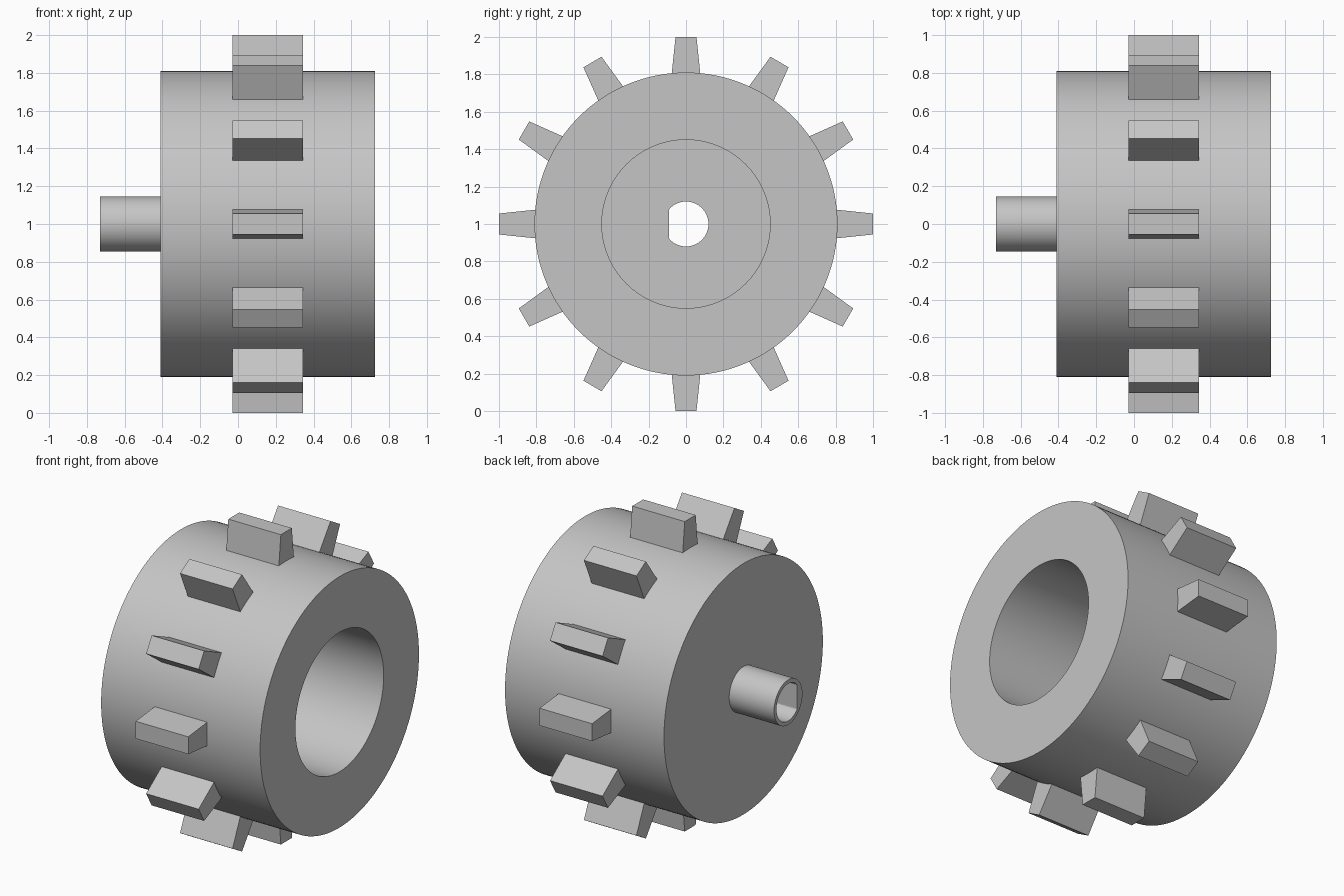
import bpy, bmesh, math
from mathutils import Matrix

cube = bpy.data.objects.get("Cube")
if cube:
    bpy.data.objects.remove(cube, do_unlink=True)

SIDES = 128
TEETH = 12
AXIS_Z = 1.0

grey = bpy.data.materials.new("plain grey")
grey.use_nodes = True
colour = (0.56, 0.56, 0.56, 1)
grey.diffuse_color = colour
grey.node_tree.nodes["Principled BSDF"].inputs["Base Color"].default_value = colour


def finish(bm, name, smooth):
    bmesh.ops.recalc_face_normals(bm, faces=bm.faces)
    mesh = bpy.data.meshes.new(name)
    bm.to_mesh(mesh)
    bm.free()
    mesh.materials.append(grey)
    obj = bpy.data.objects.new(name, mesh)
    obj.location.z = AXIS_Z
    bpy.context.collection.objects.link(obj)
    if smooth:
        bpy.ops.object.select_all(action="DESELECT")
        obj.select_set(True)
        bpy.context.view_layer.objects.active = obj
        bpy.ops.object.shade_smooth_by_angle(angle=math.radians(25))
    return obj


def ring(bm, x, radius, flat=-2):
    """Circle around the x axis, cut straight at y = flat."""
    verts = []
    for i in range(SIDES):
        a = math.tau * i / SIDES
        verts.append(bm.verts.new((x, max(radius * math.cos(a), flat), radius * math.sin(a))))
    return verts


# Hub: drum, deep round recess, hollow shaft with a D-shaped bore
FLAT = -0.09
sections = [
    (-0.73, 0.145), (-0.41, 0.145), (-0.41, 0.81), (0.725, 0.81),
    (0.725, 0.45), (-0.22, 0.45), (-0.22, 0.12, FLAT), (-0.73, 0.12, FLAT),
]
bm = bmesh.new()
rings = [ring(bm, *s) for s in sections]
for k, a in enumerate(rings):
    b = rings[(k + 1) % len(rings)]
    for i in range(SIDES):
        j = (i + 1) % SIDES
        bm.faces.new((a[i], a[j], b[j], b[i]))
finish(bm, "drum_with_shaft", True)

# Teeth: tapered blocks around the drum
ROOT, TIP = 0.78, 1.0
bm = bmesh.new()
for t in range(TEETH):
    block = bmesh.ops.create_cube(bm, size=1)["verts"]
    for v in block:
        outer = v.co.z > 0
        v.co.x = 0.345 if v.co.x > 0 else -0.03
        v.co.y *= 0.112 if outer else 0.158
        v.co.z = TIP if outer else ROOT
    bmesh.ops.rotate(bm, verts=block, cent=(0, 0, 0),
                     matrix=Matrix.Rotation(math.tau * t / TEETH, 3, "X"))
finish(bm, "teeth", False)
